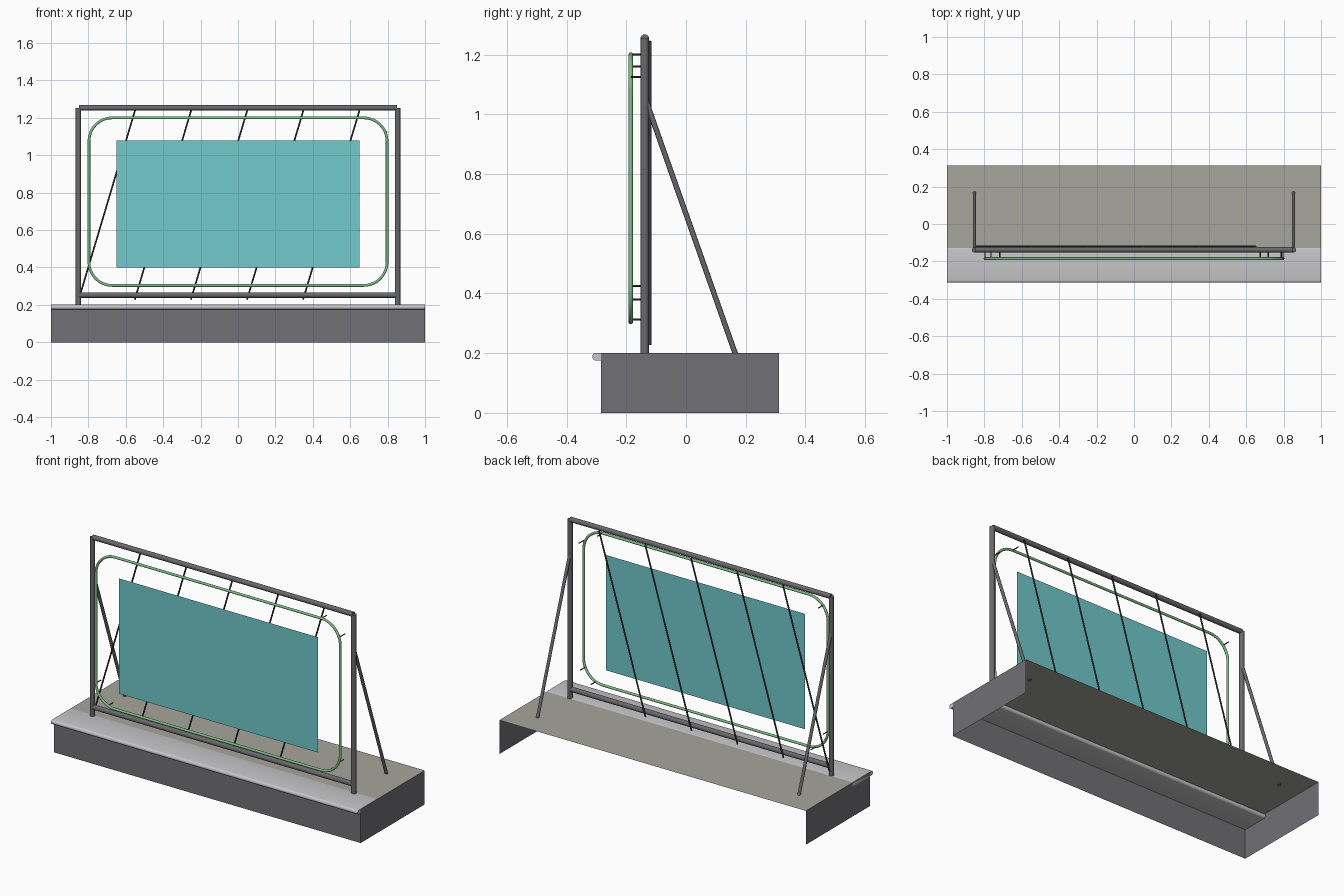
import bpy, bmesh, math
from mathutils import Vector

if "Cube" in bpy.data.objects:
    bpy.data.objects.remove(bpy.data.objects["Cube"])


def material(name, rgb):
    m = bpy.data.materials.new(name)
    m.diffuse_color = (*rgb, 1)
    m.use_nodes = True
    m.node_tree.nodes["Principled BSDF"].inputs["Base Color"].default_value = m.diffuse_color
    return m


DARK = material("dark grey base", (0.165, 0.165, 0.18))
TOP = material("warm grey deck", (0.38, 0.38, 0.34))
LIGHT = material("light grey ledge", (0.57, 0.57, 0.585))
STEEL = material("frame grey", (0.14, 0.14, 0.15))
ROD = material("rod charcoal", (0.055, 0.055, 0.06))
GREEN = material("green tube", (0.21, 0.52, 0.23))
TEAL = material("teal panel", (0.165, 0.59, 0.595))


def mesh_object(name, bm, *mats):
    me = bpy.data.meshes.new(name)
    bm.to_mesh(me)
    bm.free()
    for m in mats:
        me.materials.append(m)
    ob = bpy.data.objects.new(name, me)
    bpy.context.collection.objects.link(ob)
    return ob


def smooth(ob):
    bpy.ops.object.select_all(action='DESELECT')
    ob.select_set(True)
    bpy.context.view_layer.objects.active = ob
    bpy.ops.object.shade_smooth_by_angle(angle=math.radians(40))


def tube(name, a, b, r, mat, sides=16):
    """Capped round bar from a to b."""
    a, b = Vector(a), Vector(b)
    bm = bmesh.new()
    bmesh.ops.create_cone(bm, cap_ends=True, segments=sides, radius1=r,
                          radius2=r, depth=(b - a).length)
    ob = mesh_object(name, bm, mat)
    ob.location = (a + b) / 2
    ob.rotation_euler = (b - a).to_track_quat('Z', 'Y').to_euler()
    smooth(ob)
    return ob


# Base: shell open at the back and underneath
Y0, Y1, H = -0.285, 0.312, 0.2
bm = bmesh.new()
bmesh.ops.create_cube(bm, size=1)
for v in bm.verts:
    v.co = (v.co.x * 2, Y0 if v.co.y < 0 else Y1, H if v.co.z > 0 else 0)
bm.normal_update()
bmesh.ops.delete(bm, geom=[f for f in bm.faces if f.normal.y > 0.5 or f.normal.z < -0.5],
                 context='FACES_ONLY')
for f in bm.faces:
    f.material_index = 1 if f.normal.z > 0.5 else 0
mesh_object("base_shell", bm, DARK, TOP)

# Ledge: plate with rounded front and back edges
r = 0.013
bm = bmesh.new()
ring = []
for yc, start in ((-0.301, 90), (-0.133, 270)):
    for i in range(9):
        t = math.radians(start + i * 22.5)
        ring.append(bm.verts.new((-1, yc + r * math.cos(t), 0.188 + r * math.sin(t))))
face = bm.faces.new(ring)
ext = bmesh.ops.extrude_face_region(bm, geom=[face], use_keep_orig=True)
bmesh.ops.translate(bm, vec=(2, 0, 0),
                    verts=[g for g in ext['geom'] if isinstance(g, bmesh.types.BMVert)])
bmesh.ops.recalc_face_normals(bm, faces=bm.faces)
smooth(mesh_object("front_ledge", bm, LIGHT))

# Frame: posts, rear braces and rails
FY = -0.138
for side, x in (("left", -0.853), ("right", 0.853)):
    tube(side + "_post", (x, FY, 0.19), (x, FY, 1.254), 0.0145, STEEL)
    tube(side + "_brace", (x, FY + 0.006, 1.04), (x, 0.168, 0.19), 0.009, STEEL)
for name, z in (("top_rail", 1.253), ("bottom_rail", 0.252)):
    tube(name, (-0.85, FY, z), (0.85, FY, z), 0.0145, STEEL)

# Slanted rods behind the frame
for i in range(5):
    x = -0.852 + 0.3 * i
    tube(f"slanted_rod_{i + 1}", (x, -0.12, 0.228), (x + 0.303, -0.12, 1.245), 0.0045, ROD, 10)

# Green tube loop: rounded rectangle
LY, R = -0.185, 0.125
CX, CZ0, CZ1 = 0.797 - R, 0.304 + R, 1.2 - R
pts = []
for cx, cz, start in ((CX, CZ1, 0), (-CX, CZ1, 90), (-CX, CZ0, 180), (CX, CZ0, 270)):
    for i in range(13):
        t = math.radians(start + i * 7.5)
        pts.append((cx + R * math.cos(t), LY, cz + R * math.sin(t), 1))
cu = bpy.data.curves.new("tube_loop", 'CURVE')
cu.dimensions = '3D'
cu.bevel_depth = 0.0075
cu.bevel_resolution = 3
sp = cu.splines.new('POLY')
sp.points.add(len(pts) - 1)
for p, co in zip(sp.points, pts):
    p.co = co
sp.use_cyclic_u = True
cu.materials.append(GREEN)
loop = bpy.data.objects.new("tube_loop", cu)
bpy.context.collection.objects.link(loop)
bpy.ops.object.select_all(action='DESELECT')
loop.select_set(True)
bpy.context.view_layer.objects.active = loop
bpy.ops.object.convert(target='MESH')
smooth(bpy.context.view_layer.objects.active)

# Small pegs behind the loop corners
pegs = [(0.797, 1.125), (0.675, 1.2), (-0.765, 1.16), (-0.797, 0.425),
        (-0.718, 0.313), (0.718, 0.313), (0.787, 0.38)]
for i, (x, z) in enumerate(pegs):
    tube(f"loop_peg_{i + 1}", (x, LY, z), (x, -0.14, z), 0.003, ROD, 8)

# Teal panel: a single thin sheet
bm = bmesh.new()
bm.faces.new([bm.verts.new((x, -0.181, z)) for x, z in
              ((-0.65, 0.4), (0.65, 0.4), (0.65, 1.08), (-0.65, 1.08))])
mesh_object("panel", bm, TEAL)
